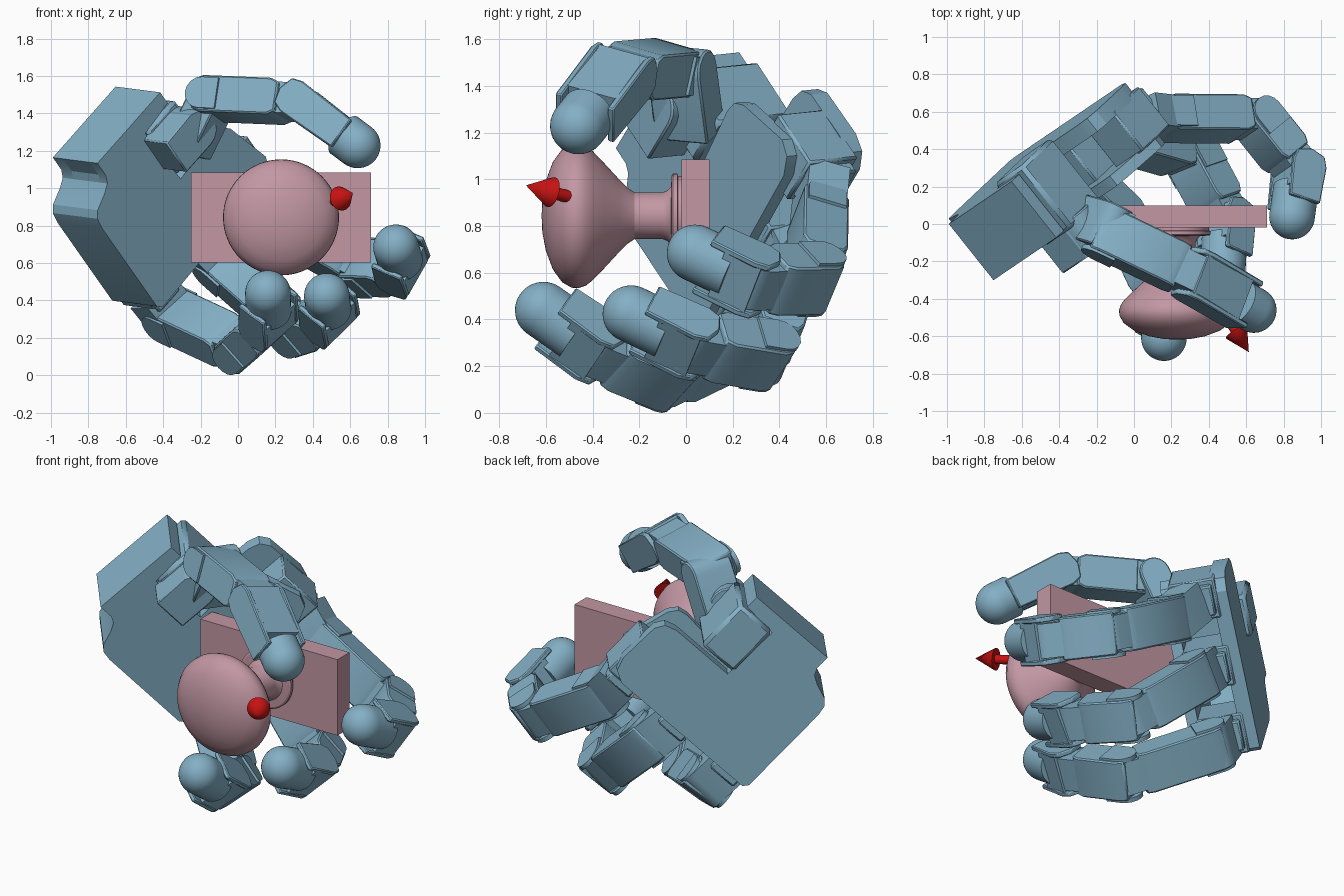
import bpy, bmesh, math
from mathutils import Vector as V

if "Cube" in bpy.data.objects:
    bpy.data.objects.remove(bpy.data.objects["Cube"])


def material(name, rgb):
    m = bpy.data.materials.new(name)
    m.diffuse_color = (*rgb, 1)
    m.use_nodes = True
    m.node_tree.nodes["Principled BSDF"].inputs["Base Color"].default_value = m.diffuse_color
    return m


BLUE = material("steel_blue", (0.23, 0.43, 0.56))
PINK = material("dusty_pink", (0.54, 0.31, 0.37))
RED = material("red", (0.57, 0.006, 0.006))


def finish(name, bm, mat, bevel=0.0):
    bmesh.ops.recalc_face_normals(bm, faces=bm.faces)
    me = bpy.data.meshes.new(name)
    bm.to_mesh(me)
    bm.free()
    ob = bpy.data.objects.new(name, me)
    bpy.context.collection.objects.link(ob)
    me.materials.append(mat)
    if bevel:
        b = ob.modifiers.new("bevel", 'BEVEL')
        b.width, b.segments, b.limit_method = bevel, 1, 'ANGLE'
    bpy.ops.object.select_all(action='DESELECT')
    ob.select_set(True)
    bpy.context.view_layer.objects.active = ob
    bpy.ops.object.shade_smooth_by_angle(angle=math.radians(28))
    return ob


def prism(name, outline, o, u, v, n, t0, t1, mat=BLUE, bevel=0.0):
    """Extrude a 2D outline (u, v axes at o) along n from t0 to t1."""
    bm = bmesh.new()
    rings = [[bm.verts.new(o + u * a + v * b + n * t) for a, b in outline] for t in (t0, t1)]
    bm.faces.new(rings[0])
    bm.faces.new(rings[1])
    k = len(outline)
    for i in range(k):
        j = (i + 1) % k
        bm.faces.new((rings[0][i], rings[0][j], rings[1][j], rings[1][i]))
    return finish(name, bm, mat, bevel)


def lathe(name, profile, o, axis, mat=BLUE, seg=40):
    """Revolve (distance along axis, radius) points about an axis."""
    axis = axis.normalized()
    u = axis.orthogonal().normalized()
    v = axis.cross(u)
    bm = bmesh.new()
    rings = []
    for d, r in profile:
        angs = [2 * math.pi * i / seg for i in range(seg)]
        rings.append([bm.verts.new(o + axis * d + (u * math.cos(a) + v * math.sin(a)) * max(r, 1e-5))
                      for a in angs])
    for a, b in zip(rings, rings[1:]):
        for i in range(seg):
            j = (i + 1) % seg
            bm.faces.new((a[i], a[j], b[j], b[i]))
    bm.faces.new(rings[0])
    bm.faces.new(rings[-1])
    bmesh.ops.remove_doubles(bm, verts=bm.verts, dist=1e-4)
    return finish(name, bm, mat)


def rect(a0, a1, b0, b1):
    return [(a0, b0), (a1, b0), (a1, b1), (a0, b1)]


def arc(r, a0, a1, n, c=0.0):
    return [(c + r * math.cos(math.radians(a0 + (a1 - a0) * i / n)),
             r * math.sin(math.radians(a0 + (a1 - a0) * i / n))) for i in range(n + 1)]


# Door plate and knob
prism("door_plate", rect(-0.25, 0.71, 0.60, 1.08), V(), V((1, 0, 0)), V((0, 0, 1)), V((0, 1, 0)), -0.02, 0.10, PINK)
lathe("door_knob", [(0.0, 0.15), (0.015, 0.17), (0.035, 0.17), (0.037, 0.18), (0.055, 0.18), (0.062, 0.17),
                    (0.064, 0.125), (0.08, 0.108), (0.10, 0.1), (0.22, 0.1), (0.25, 0.12), (0.29, 0.16),
                    (0.35, 0.225), (0.40, 0.277), (0.43, 0.3), (0.46, 0.31), (0.49, 0.308), (0.53, 0.285),
                    (0.57, 0.23), (0.60, 0.15), (0.615, 0.07), (0.618, 0)],
      V((0.23, 0, 0.84)), V((0, -1, 0)), PINK, 64)

# Direction arrow
tail, tip = V((0.50, -0.50, 0.92)), V((0.614, -0.685, 0.97))
L = (tip - tail).length
lathe("arrow", [(0, 0), (0, 0.027), (L - 0.13, 0.027), (L - 0.13, 0.066), (L, 0)], tail, tip - tail, RED, 24)

# Palm axes: P across, Q toward the fingers, N out of the palm
N = V((0.62, -0.78, -0.08)).normalized()
P = V((0.60, 0.41, 0.68))
P = (P - N * P.dot(N)).normalized()
Q = P.cross(N)
B = V((-0.99, 0.0, 1.16))


def palm(name, outline, n0, n1, bevel=0.0):
    prism(name, outline, B, P, Q, N, n0, n1, BLUE, bevel)


# Palm shell: back and front plates, wrist box and the wavy side wall
side = [(-0.17, 0.90), (-0.195, 0.87), (-0.20, 0.29), (-0.19, 0.23), (-0.16, 0.195), (-0.07, 0.16),
        (-0.02, 0.13), (0, 0.09)]
notch = [(0.555, 0), (0.555, 0.08), (0.34, 0.10), (0.36, 0.455)]
palm("palm_back_plate", [(0, 0)] + notch + [(0.76, 0.455), (0.83, 0.475), (0.865, 0.53), (0.875, 0.78),
                                            (0.85, 0.86), (0.78, 0.90)] + side, 0, 0.09)
palm("palm_front_plate", [(0, 0)] + notch + [(0.68, 0.42), (0.74, 0.43), (0.78, 0.48), (0.86, 0.76),
                                             (0.83, 0.83), (0.75, 0.87)] + side, 0.32, 0.385)
palm("wrist_box", [(0, 0), (0.555, 0), (0.555, 0.08), (0.34, 0.10), (0.34, 0.16), (0.0, 0.16)], 0.001, 0.384)
palm("palm_side_wall", side + [(0.06, 0.09), (0.05, 0.17), (-0.12, 0.27), (-0.12, 0.90)], 0.001, 0.384)


# Finger link: rounded shell at the near joint, narrower tongue at the far joint
def axes(p0, p1, hinge):
    d = (p1 - p0).normalized()
    h = (hinge - d * hinge.dot(d)).normalized()
    return d, h.cross(d), h


def link(name, p0, p1, hinge, w=0.25, r=0.10):
    d, e, h = axes(p0, p1, hinge)
    n = (p1 - p0).length
    shell = [(-0.05, -r * .8), (0.0, -r), (n - 0.13, -r), (n - 0.085, -r * .8),
             (n - 0.085, r * .8), (n - 0.13, r), (0.0, r), (-0.05, r * .8)]
    prism(name + "_shell", shell, p0, d, e, h, -w / 2, w / 2, BLUE, 0.008)
    tongue = [(n - 0.22, -r * .85)] + arc(r * .85, -90, 90, 8, n) + [(n - 0.22, r * .85)]
    prism(name + "_tongue", tongue, p0, d, e, h, -w * .4, w * .4)
    # side cover plates
    cover = [(0.10, -r * .85), (0.10, r * .85)] + arc(r * .85, 90, 270, 8)
    for s, where in ((-1, "left"), (1, "right")):
        a, b = sorted((s * w * .45, s * (w / 2 + 0.014)))
        prism(f"{name}_{where}_cover", cover, p0, d, e, h, a, b)


# Last link: two cheeks, a core block and a round-ended tip
def fingertip(name, p0, c, hinge, cap=0.17, r=0.10, rt=0.122, w=0.27):
    d, e, h = axes(p0, c, hinge)
    n = (c - p0).length
    cheek = [(n - 0.06, -r * .9), (n - 0.06, r * .9), (0, r), (-0.06, r * .8), (-0.085, 0),
             (-0.06, -r * .8), (0, -r)]
    for s, where in ((-1, "left"), (1, "right")):
        a, b = sorted((s * w * .40, s * w * .51))
        prism(f"{name}_{where}_cheek", cheek, p0, d, e, h, a, b, BLUE, 0.006)
    prism(name + "_core", rect(-0.03, n - 0.13, -r * .92, r * .92), p0, d, e, h, -w * .42, w * .42)
    dome = [(n + rt * math.sin(math.radians(t)), rt * math.cos(math.radians(t))) for t in range(0, 91, 9)]
    lathe(name + "_tip", [(n - cap, 0), (n - cap, rt)] + dome, p0, d)


# Three fingers: place on the palm edge, then three joints and the tip centre
fingers = {
    "upper_finger": (0.75, [(0.18, 0.565, 0.84), (0.66, 0.56, 0.57), (0.88, 0.285, 0.565), (0.845, 0.04, 0.68)]),
    "middle_finger": (0.34, [(-0.09, 0.47, 0.60), (0.315, 0.355, 0.24), (0.49, 0.03, 0.295), (0.475, -0.235, 0.42)]),
    "lower_finger": (-0.07, [(-0.36, 0.30, 0.32), (0.015, -0.06, 0.145), (0.165, -0.38, 0.275), (0.16, -0.61, 0.435)]),
}
for name, (p, pts) in fingers.items():
    j = [V(q) for q in pts]
    hinge = (j[3] - j[2]).cross(j[1] - j[0])
    palm(name + "_mount", rect(p - 0.12, p + 0.12, 0.62, 0.91), 0.06, 0.33, 0.01)
    palm(name + "_mount_step", rect(p - 0.09, p + 0.09, 0.88, 0.96), 0.08, 0.31, 0.01)
    root = B + P * p + Q * 0.91 + N * 0.2
    d, e, h = axes(root, j[0], hinge)
    n = (j[0] - root).length
    prism(name + "_knuckle", [(0, -0.09), (0, 0.09)] + arc(0.09, 90, -90, 8, n), root, d, e, h, -0.12, 0.12)
    link(name + "_near_link", j[0], j[1], hinge)
    link(name + "_mid_link", j[1], j[2], hinge)
    fingertip(name, j[2], j[3], hinge)

# Thumb: motor block in the palm notch, swivel, bracket, link and tip
palm("thumb_motor", rect(0.35, 0.60, 0.09, 0.42), -0.03, 0.40, 0.02)
hinge = V((0.34, 0.91, -0.25))
swivel = B + P * 0.43 + Q * 0.23
prism("thumb_swivel", [(-0.12, -0.11), (0.10, -0.11)] + arc(0.11, -90, 90, 8, 0.10) + [(-0.12, 0.11)],
      swivel, P, Q, N, 0.36, 0.58, BLUE, 0.008)
k0, k1, t3, tt = V((-0.26, -0.02, 1.25)), V((-0.15, -0.05, 1.475)), V((0.33, -0.28, 1.455)), V((0.64, -0.46, 1.225))
d, e, h = axes(k0, k1, hinge)
n = (k1 - k0).length
prism("thumb_bracket", [(-0.06, -0.09), (-0.06, 0.09)] + arc(0.09, 90, -90, 8, n), k0, d, e, h, -0.09, 0.16, BLUE, 0.008)
link("thumb_link", k1, t3, hinge)
fingertip("thumb", t3, tt, hinge, cap=0.10)

# Stand the model on the ground
bpy.context.view_layer.update()
low = min(v.co.z for o in bpy.data.objects for v in o.data.vertices)
for o in bpy.data.objects:
    o.location.z -= low
